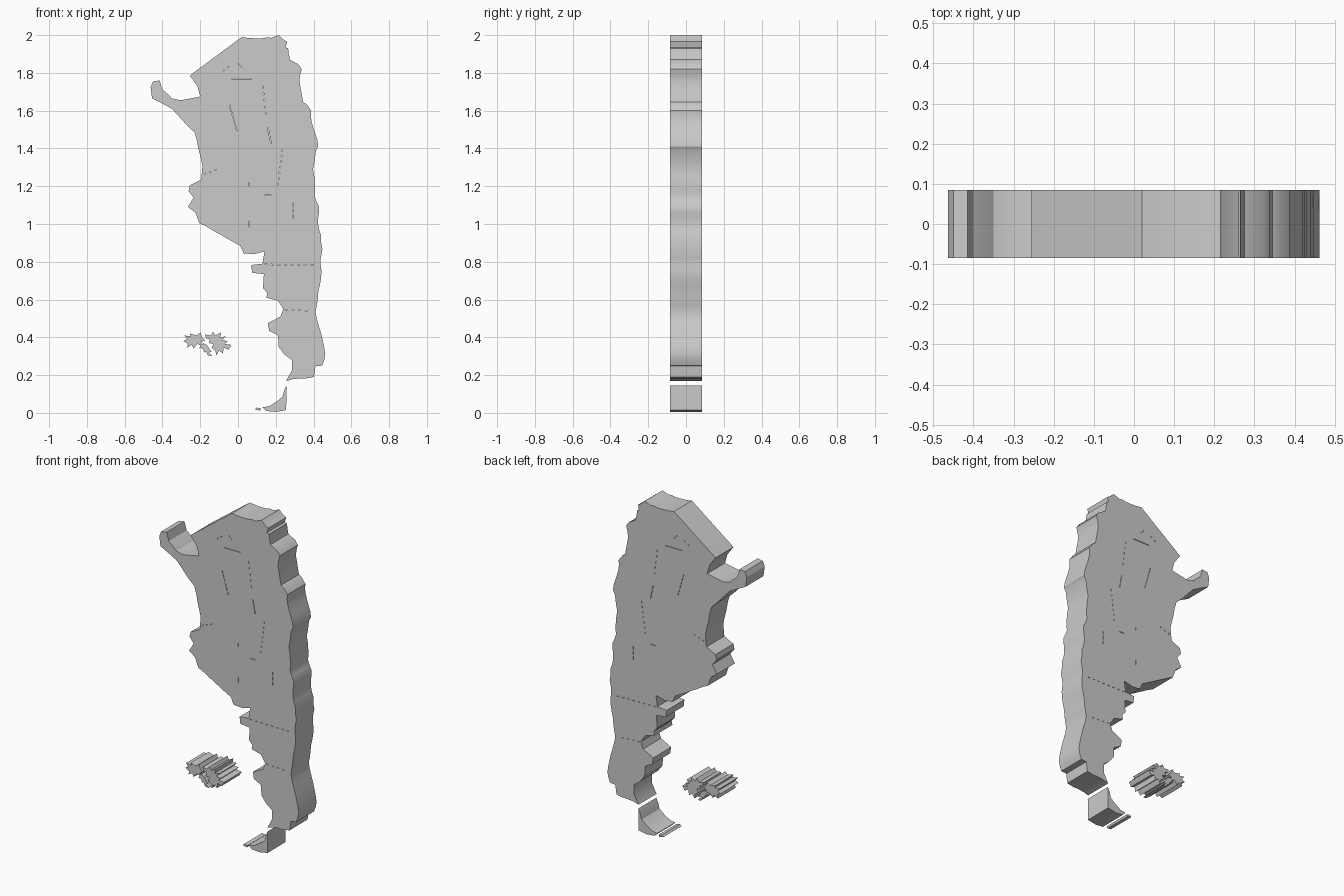
import bpy, bmesh, random
from mathutils import Vector

random.seed(4)
HALF = 0.085  # half thickness of the slab


def roughen(pts, step=0.03, amount=0.004):
    """Split long segments and nudge the new points to suggest a natural edge."""
    out = []
    for a, b in zip(pts, pts[1:]):
        a, b = Vector(a), Vector(b)
        out.append(a)
        d = b - a
        n = int(d.length / step)
        side = Vector((-d.y, d.x)).normalized()
        for i in range(1, n):
            out.append(a + d * i / n + side * random.uniform(-amount, amount))
    out.append(Vector(pts[-1]))
    return out


def slab(name, outline):
    """Extrude a closed x-z outline through the thickness."""
    bm = bmesh.new()
    face = bm.faces.new([bm.verts.new((p[0], -HALF, p[1])) for p in outline])
    ext = bmesh.ops.extrude_face_region(bm, geom=[face])
    moved = [v for v in ext["geom"] if isinstance(v, bmesh.types.BMVert)]
    bmesh.ops.translate(bm, verts=moved, vec=(0, 2 * HALF, 0))
    bmesh.ops.recalc_face_normals(bm, faces=bm.faces[:])
    mesh = bpy.data.meshes.new(name)
    bm.to_mesh(mesh)
    bm.free()
    ob = bpy.data.objects.new(name, mesh)
    bpy.context.collection.objects.link(ob)
    bpy.ops.object.select_all(action='DESELECT')
    ob.select_set(True)
    bpy.context.view_layer.objects.active = ob
    bpy.ops.object.shade_smooth_by_angle(angle=0.52)
    return ob


# Mountain edge, from the north border down to the southern tip
mountain_edge = [
    (.02, 1.99), (.09, 1.983), (.155, 1.988), (.175, 1.985), (.215, 2.0), (.235, 1.98),
    (.26, 1.965), (.252, 1.935), (.265, 1.93), (.275, 1.87), (.32, 1.845),
    (.338, 1.82), (.325, 1.755), (.335, 1.70), (.345, 1.645), (.362, 1.635),
    (.388, 1.60), (.39, 1.54), (.41, 1.475), (.425, 1.41), (.412, 1.385),
    (.405, 1.33), (.397, 1.29), (.407, 1.21), (.405, 1.15), (.43, 1.09),
    (.424, 1.0), (.44, .94), (.447, .865), (.438, .82), (.442, .75),
    (.425, .64), (.41, .535), (.44, .42), (.462, .31), (.445, .25),
    (.41, .247), (.402, .19), (.325, .182), (.255, .168)]

# Sea coast, from the southern tip up to the north-east corner
sea_coast = [
    (.255, .168), (.285, .225), (.285, .28), (.245, .31), (.215, .35),
    (.212, .41), (.165, .435), (.158, .475), (.225, .51), (.24, .55),
    (.21, .595), (.15, .61), (.155, .635), (.132, .66), (.137, .735),
    (.075, .742), (.07, .783), (.13, .79), (.14, .855), (.085, .84),
    (.03, .845), (.012, .885), (-.095, .945), (-.205, 1.005), (-.225, 1.06),
    (-.265, 1.09), (-.235, 1.14), (-.262, 1.175), (-.255, 1.205),
    (-.195, 1.235), (-.188, 1.31), (-.21, 1.40), (-.23, 1.485),
    (-.35, 1.61), (-.455, 1.665), (-.463, 1.725), (-.45, 1.755),
    (-.415, 1.76), (-.40, 1.71), (-.375, 1.69), (-.35, 1.665), (-.305, 1.655),
    (-.25, 1.665), (-.20, 1.675), (-.215, 1.73), (-.255, 1.785), (-.23, 1.805)]

mainland = slab("mainland", roughen(mountain_edge)[:-1] + roughen(sea_coast, .04, .003))

# Southern island and its small neighbour
slab("south_island", [(.257, .145), (.255, .015), (.20, .005), (.15, .01), (.13, .03),
                      (.165, .035), (.205, .06), (.235, .085), (.245, .12)])
slab("south_islet", [(.09, .018), (.10, .028), (.122, .024), (.118, .012)])

# Three ragged offshore islands
slab("east_isle_outer", [
    (-.29, .38), (-.27, .39), (-.285, .41), (-.25, .405), (-.255, .42), (-.22, .41),
    (-.20, .425), (-.19, .40), (-.175, .385), (-.195, .375), (-.19, .355),
    (-.215, .365), (-.235, .34), (-.245, .36), (-.27, .345), (-.265, .365)])
slab("east_isle_inner", [
    (-.175, .415), (-.145, .41), (-.13, .43), (-.12, .41), (-.09, .425), (-.095, .40),
    (-.065, .405), (-.085, .385), (-.055, .38), (-.07, .365), (-.035, .36),
    (-.05, .335), (-.075, .345), (-.08, .315), (-.10, .33), (-.115, .305),
    (-.12, .33), (-.14, .345), (-.13, .365), (-.155, .37), (-.15, .39), (-.17, .395)])
slab("east_isle_south", [
    (-.205, .345), (-.185, .37), (-.165, .36), (-.15, .335), (-.14, .325),
    (-.155, .32), (-.135, .30), (-.16, .305), (-.17, .325), (-.18, .32), (-.185, .34)])

# Hairline slits along the inner borders: start, end, dash length, spacing
seams = [
    ((-.035, 1.77), (.085, 1.77), .11, .12), ((-.045, 1.63), (-.002, 1.48), .018, .025),
    ((.158, 1.51), (.18, 1.40), .025, .03), ((.14, .786), (.42, .782), .014, .035),
    ((.25, .547), (.39, .54), .012, .035), ((.235, 1.395), (.205, 1.16), .01, .03),
    ((.14, 1.152), (.19, 1.152), .035, .04), ((.29, 1.11), (.29, 1.02), .02, .03),
    ((.06, 1.015), (.06, .97), .03, .04), ((-.18, 1.265), (-.08, 1.30), .01, .03),
    ((-.08, 1.81), (-.01, 1.86), .01, .03), ((.0, 1.85), (.04, 1.81), .01, .02),
    ((.13, 1.73), (.155, 1.54), .012, .035), ((.06, 1.22), (.06, 1.18), .018, .04)]
bm = bmesh.new()
for a, b, dash, gap in seams:
    a, b = Vector((a[0], 0, a[1])), Vector((b[0], 0, b[1]))
    d = (b - a).normalized()
    side = Vector((-d.z, 0, d.x)) * .0015
    for i in range(int((b - a).length / gap + 1e-6)):
        p = a + d * gap * i
        rings = []
        for y in (-.1, .1):
            o = Vector((0, y, 0))
            rings.append([bm.verts.new(q + o) for q in
                          (p - side, p + d * dash - side, p + d * dash + side, p + side)])
        bm.faces.new(rings[0])
        bm.faces.new(rings[1][::-1])
        for k in range(4):
            j = (k + 1) % 4
            bm.faces.new((rings[0][k], rings[1][k], rings[1][j], rings[0][j]))
bmesh.ops.recalc_face_normals(bm, faces=bm.faces[:])
mesh = bpy.data.meshes.new("seam_cutter")
bm.to_mesh(mesh)
bm.free()
cutter = bpy.data.objects.new("seam_cutter", mesh)
bpy.context.collection.objects.link(cutter)
cutter.hide_render = True
cutter.display_type = 'WIRE'
cut = mainland.modifiers.new("seams", 'BOOLEAN')
cut.operation = 'DIFFERENCE'
cut.solver = 'EXACT'
cut.object = cutter
